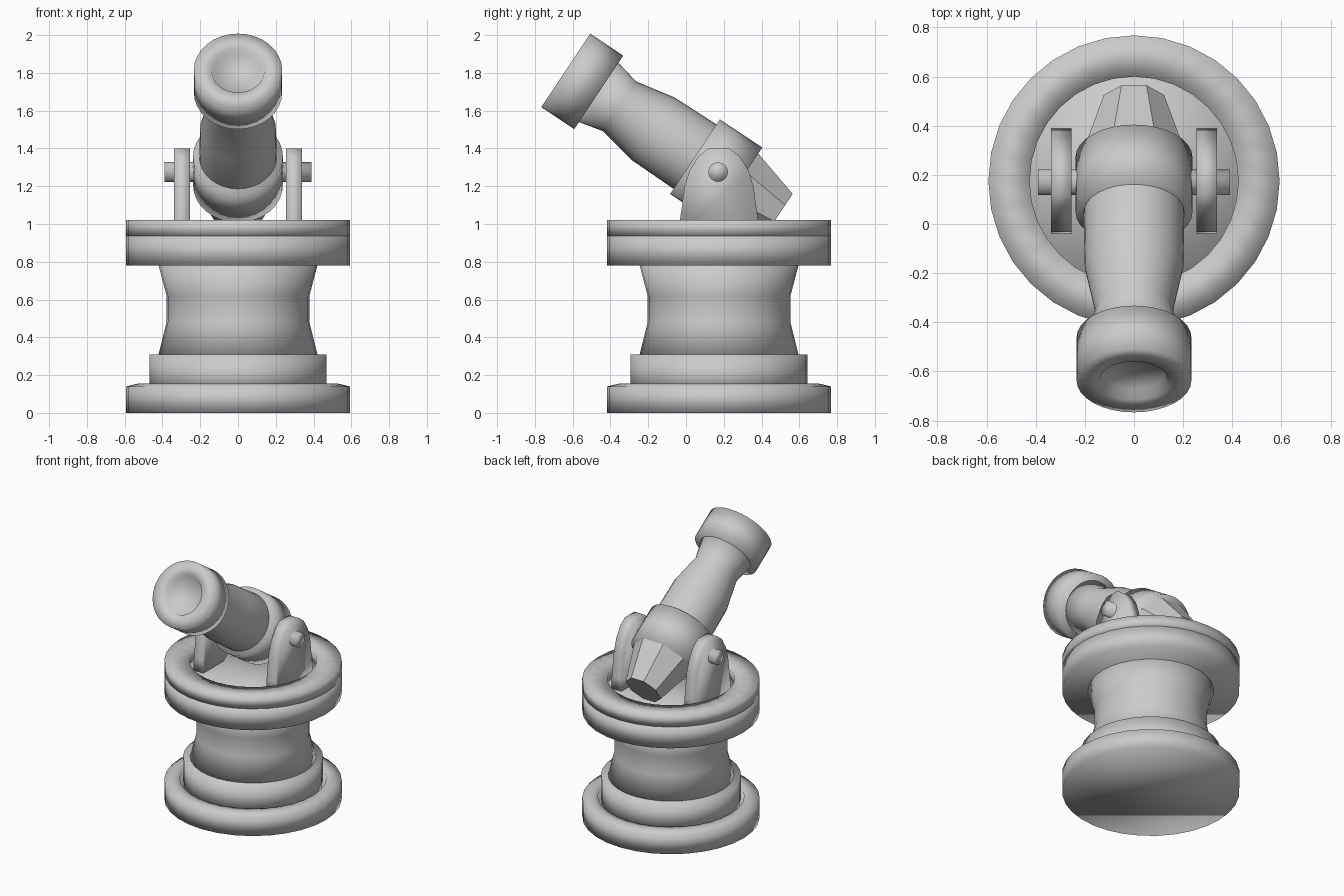
import bpy, bmesh
from math import sin, cos, pi, radians
from mathutils import Matrix

cube = bpy.data.objects.get("Cube")
if cube:
    bpy.data.objects.remove(cube, do_unlink=True)

iron = bpy.data.materials.new("grey iron")
iron.use_nodes = True
iron.diffuse_color = (0.6, 0.6, 0.6, 1)
iron.node_tree.nodes["Principled BSDF"].inputs["Base Color"].default_value = (0.6, 0.6, 0.6, 1)

CENTRE_Y = 0.175
base_frame = Matrix.Translation((0, CENTRE_Y, 0))
# Barrel frame: origin at the trunnion, local z runs towards the muzzle
gun_frame = Matrix.Translation((0, 0.17, 1.275)) @ Matrix.Rotation(radians(56.3), 4, 'X')


def finish(name, bm, frame, smooth=True):
    bmesh.ops.recalc_face_normals(bm, faces=bm.faces)
    for f in bm.faces:
        f.smooth = smooth
    bm.transform(frame)
    mesh = bpy.data.meshes.new(name)
    bm.to_mesh(mesh)
    bm.free()
    mesh.materials.append(iron)
    obj = bpy.data.objects.new(name, mesh)
    bpy.context.collection.objects.link(obj)
    return obj


def lathe(name, profile, frame, sides=32, smooth=True, closed=False, offset=0.0):
    """Turn (radius, height) points round z; open profiles get end caps."""
    bm = bmesh.new()
    rings = []
    for r, h in profile:
        angles = [2 * pi * (i + offset) / sides for i in range(sides)]
        rings.append([bm.verts.new((r * cos(a), r * sin(a), h)) for a in angles])
    pairs = list(zip(rings, rings[1:]))
    if closed:
        pairs.append((rings[-1], rings[0]))
    else:
        bm.faces.new(rings[0])
        bm.faces.new(rings[-1])
    for low, high in pairs:
        for i in range(sides):
            j = (i + 1) % sides
            bm.faces.new((low[i], low[j], high[j], high[i]))
    return finish(name, bm, frame, smooth)


# Pedestal
lathe("base_plate", [(0.593, 0), (0.593, 0.14), (0.53, 0.155), (0.49, 0.155), (0.48, 0.11)], base_frame)
lathe("plinth", [(0.468, 0.1), (0.468, 0.31)], base_frame)
lathe("column", [(0.423, 0.3), (0.378, 0.48), (0.378, 0.62), (0.423, 0.79)], base_frame)
lathe("platform", [(0.593, 0.78), (0.593, 0.937)], base_frame)
lathe("platform_rim", [(0.593, 0.937), (0.593, 1.02), (0.425, 1.02), (0.425, 0.937)],
      base_frame, closed=True)

# Barrel
lathe("barrel", [(0.2, 0.1), (0.205, 0.145), (0.201, 0.41), (0.158, 0.628), (0.191, 0.77)], gun_frame)
lathe("breech_band", [(0.238, -0.123), (0.238, 0.147)], gun_frame)
lathe("muzzle_band", [(0.234, 0.76), (0.234, 0.97), (0.14, 0.97), (0.125, 0.93)], gun_frame)
lathe("breech_block", [(0.133, -0.393), (0.217, -0.12)], gun_frame,
      sides=8, smooth=False, offset=0.5)

# Trunnion pin through both brackets
lathe("trunnion", [(0.052, -0.39), (0.052, 0.39)],
      Matrix.Translation((0, 0.17, 1.275)) @ Matrix.Rotation(pi / 2, 4, 'Y'), sides=16)

# Upright brackets with rounded heads
half_outline = [(0.213, 0.937), (0.207, 1.02), (0.182, 1.2), (0.155, 1.285),
                (0.108, 1.36), (0.055, 1.4)]
outline = half_outline + [(-y, z) for y, z in reversed(half_outline)]
for name, side in (("left_bracket", 1), ("right_bracket", -1)):
    bm = bmesh.new()
    inner, outer = ([bm.verts.new((side * x, y, z)) for y, z in outline] for x in (0.255, 0.338))
    bm.faces.new(inner)
    bm.faces.new(outer)
    for i in range(len(outline)):
        j = (i + 1) % len(outline)
        bm.faces.new((inner[i], inner[j], outer[j], outer[i]))
    finish(name, bm, base_frame)
